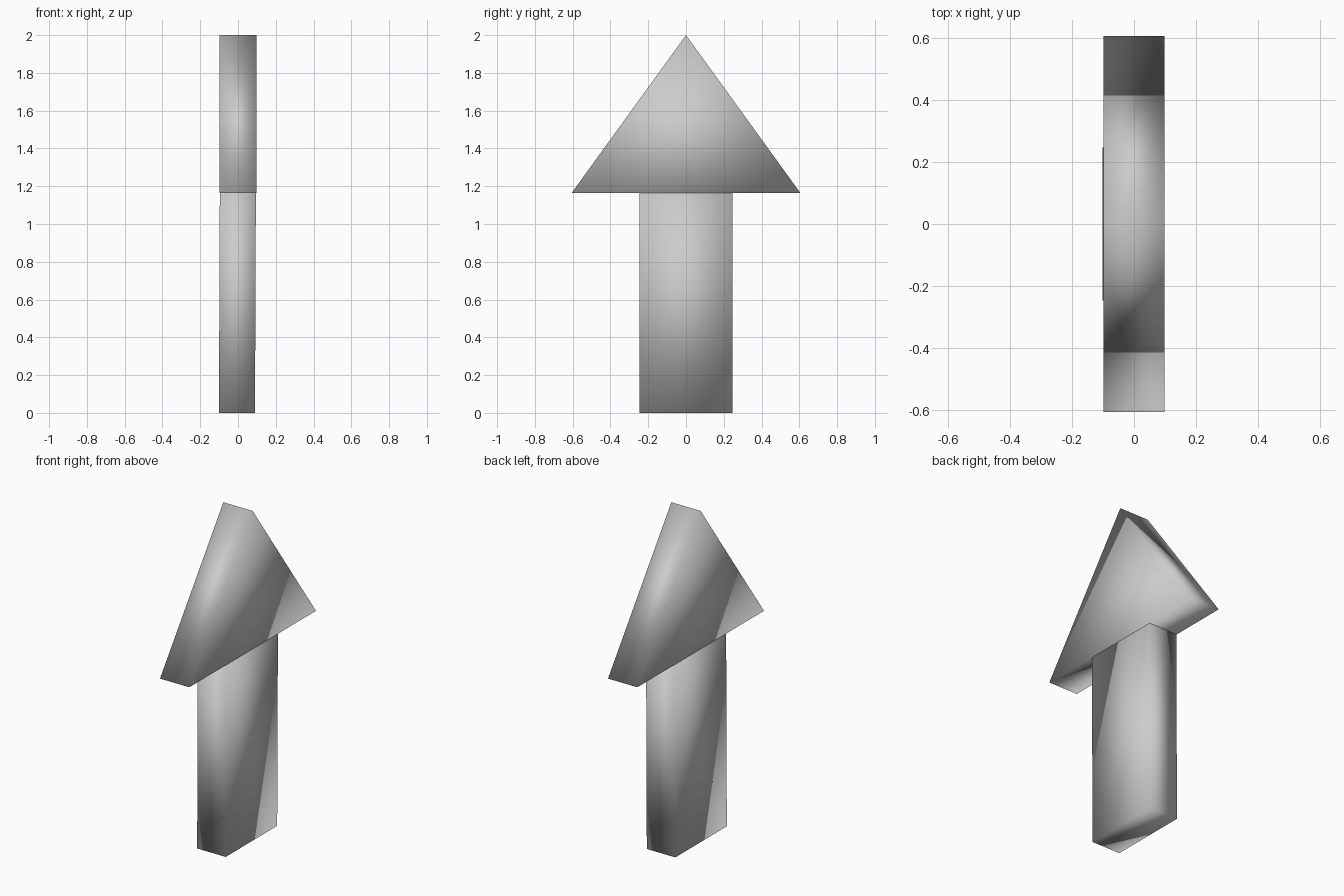
import bpy
import bmesh

if "Cube" in bpy.data.objects:
    bpy.data.objects.remove(bpy.data.objects["Cube"])


def prism(name, outline, x0, x1, lean=0.0):
    """Extrude a (y, z) outline along x; lean shifts x in proportion to z."""
    bm = bmesh.new()
    verts = [bm.verts.new((x0 + lean * z, y, z)) for y, z in outline]
    face = bm.faces.new(verts)
    ext = bmesh.ops.extrude_face_region(bm, geom=[face])
    moved = [g for g in ext["geom"] if isinstance(g, bmesh.types.BMVert)]
    bmesh.ops.translate(bm, verts=moved, vec=(x1 - x0, 0, 0))
    bmesh.ops.recalc_face_normals(bm, faces=bm.faces[:])
    for f in bm.faces:
        f.smooth = True
    mesh = bpy.data.meshes.new(name)
    bm.to_mesh(mesh)
    bm.free()
    obj = bpy.data.objects.new(name, mesh)
    bpy.context.collection.objects.link(obj)
    return obj


NECK = 1.165

# Triangular arrow head
prism("arrow_head", [(-0.605, NECK), (0.605, NECK), (0, 2.0)], -0.098, 0.098)

# Rectangular shaft, leaning very slightly towards +x
prism("arrow_shaft", [(-0.246, 0), (0.246, 0), (0.246, NECK), (-0.246, NECK)],
      -0.101, 0.090, lean=0.004)
